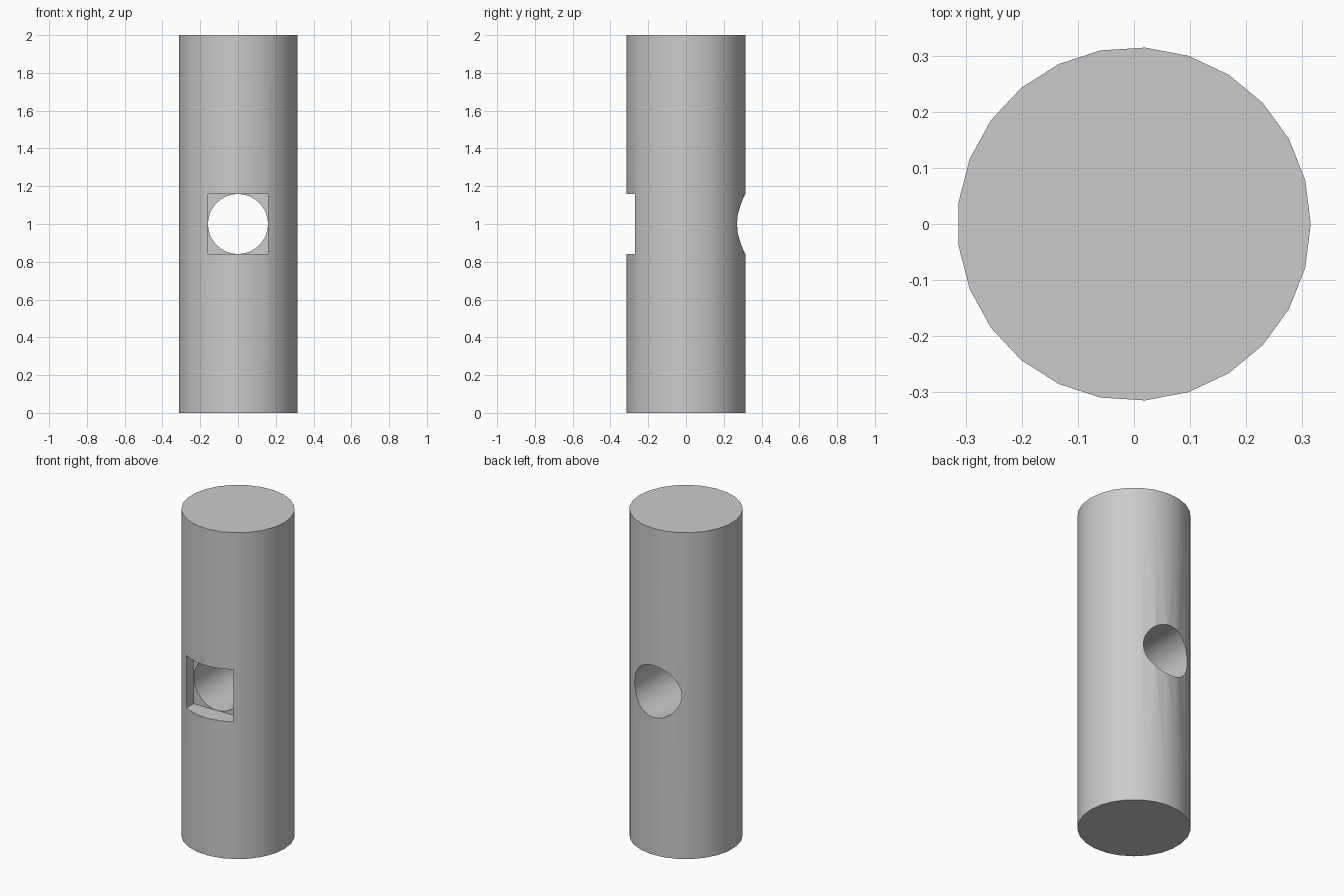
import bpy
import math

default = bpy.data.objects.get("Cube")
if default:
    bpy.data.objects.remove(default, do_unlink=True)

RADIUS, HEIGHT, HALF = 0.315, 2.0, 0.16
SIDES = 25

grey = bpy.data.materials.new("plain grey")
grey.use_nodes = True
colour = (0.6, 0.6, 0.6, 1)
grey.diffuse_color = colour
grey.node_tree.nodes["Principled BSDF"].inputs["Base Color"].default_value = colour


def cut(target, cutter):
    """Subtract the cutter from the target and hide the cutter."""
    mod = target.modifiers.new(cutter.name, "BOOLEAN")
    mod.operation = "DIFFERENCE"
    mod.solver = "EXACT"
    mod.object = cutter
    bpy.context.view_layer.objects.active = target
    bpy.ops.object.modifier_apply(modifier=mod.name)
    bpy.data.objects.remove(cutter, do_unlink=True)


# Round post, one vertex pointing to +x
bpy.ops.mesh.primitive_cylinder_add(
    vertices=SIDES, radius=RADIUS, depth=HEIGHT,
    location=(0, 0, HEIGHT / 2))
post = bpy.context.object
post.name = "post"
post.data.materials.append(grey)
post.rotation_euler.z = -math.pi / 2
bpy.ops.object.transform_apply(location=True, rotation=True, scale=True)

# Square pocket in the front
bpy.ops.mesh.primitive_cube_add(size=1, location=(0, -0.4, HEIGHT / 2))
pocket = bpy.context.object
pocket.name = "pocket_cutter"
pocket.scale = (2 * HALF, 0.4, 2 * HALF)
pocket.data.materials.append(grey)
cut(post, pocket)

# Round bore from front to back
bpy.ops.mesh.primitive_cylinder_add(
    vertices=32, radius=HALF - 0.001, depth=1,
    location=(0, 0, HEIGHT / 2), rotation=(math.pi / 2, 0, 0))
bore = bpy.context.object
bore.name = "bore_cutter"
bore.data.materials.append(grey)
cut(post, bore)

# Smooth round walls, crisp rims
bpy.ops.object.select_all(action="DESELECT")
post.select_set(True)
bpy.context.view_layer.objects.active = post
bpy.ops.object.shade_smooth_by_angle(angle=math.radians(30))
